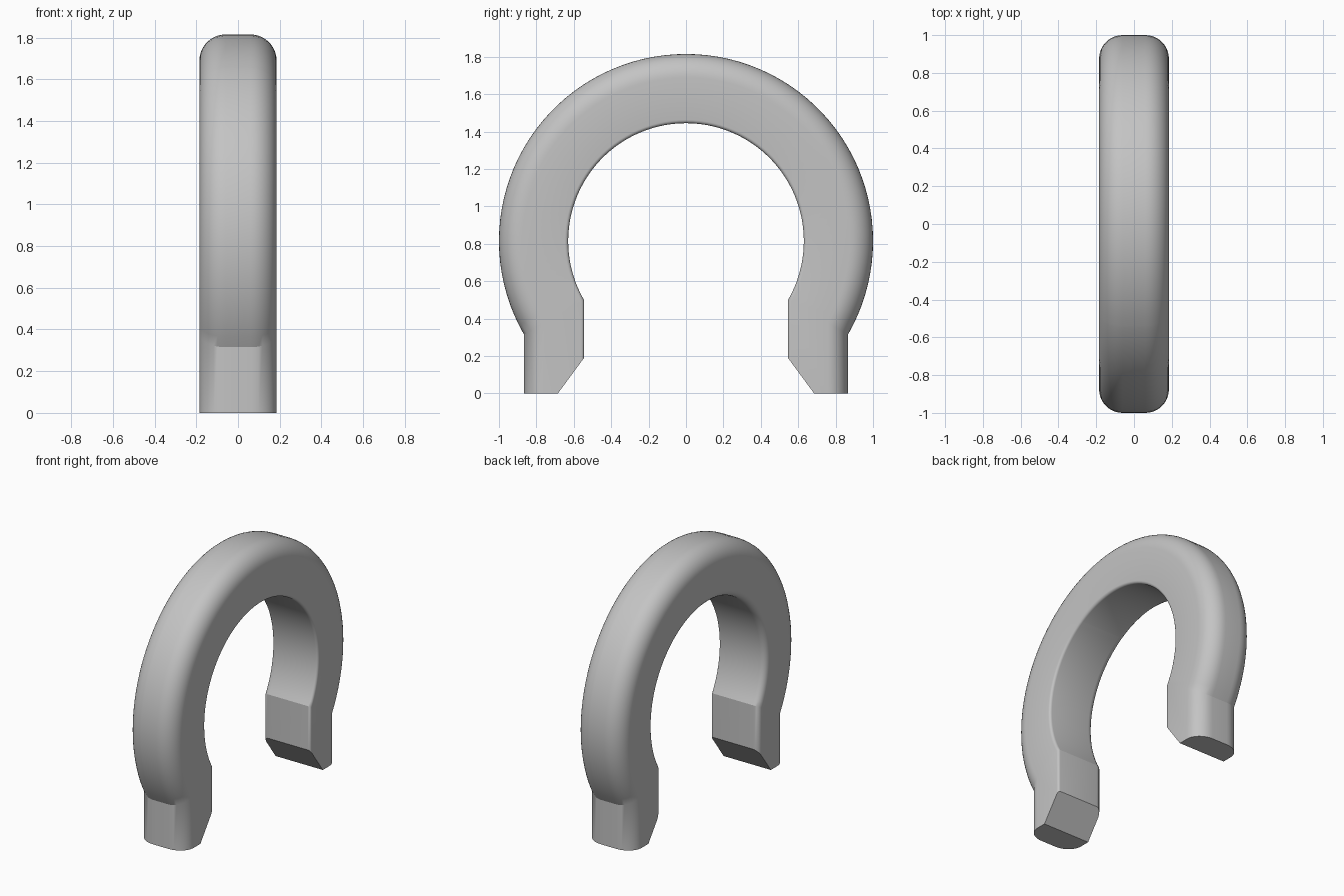
import bpy, bmesh
from math import sin, cos, pi, radians
from mathutils import Vector

cube = bpy.data.objects.get("Cube")
if cube:
    bpy.data.objects.remove(cube, do_unlink=True)

HALF = 0.185              # half thickness across x
INNER, OUTER = 0.63, 1.0  # arch radii
CENTRE_Z = 0.815
SEGMENTS = 72


def corner(x, r, radius, start, steps):
    """Rounded corner of the cross-section, as (x, radius) points."""
    return [(x + radius * cos(start + i * pi / 2 / steps),
             r + radius * sin(start + i * pi / 2 / steps))
            for i in range(steps + 1)]


# Cross-section: wide rounding outside, small rounding inside
big, right_r, left_r = 0.125, 0.018, 0.045
profile = (corner(HALF - big, OUTER - big, big, 0, 10)
           + corner(-HALF + big, OUTER - big, big, pi / 2, 10)
           + corner(-HALF + left_r, INNER + left_r, left_r, pi, 5)
           + corner(HALF - right_r, INNER + right_r, right_r, 1.5 * pi, 4))

# Rings: leg foot, arch, other leg foot
rings = []
for i in range(SEGMENTS + 1):
    a = radians(-30 + 240 * i / SEGMENTS)
    rings.append([Vector((x, r * cos(a), CENTRE_Z + r * sin(a))) for x, r in profile])
foot_a = [Vector((p.x, p.y, 0)) for p in rings[0]]
foot_b = [Vector((p.x, p.y, 0)) for p in rings[-1]]
rings = [foot_a] + rings + [foot_b]

bm = bmesh.new()
loops = [[bm.verts.new(p) for p in ring] for ring in rings]
n = len(profile)
for lower, upper in zip(loops, loops[1:]):
    for j in range(n):
        k = (j + 1) % n
        bm.faces.new((lower[j], lower[k], upper[k], upper[j]))
bm.faces.new(loops[0])
bm.faces.new(loops[-1])

# Slanted cut on the inner side of each foot
for side in (1, -1):
    cut = bmesh.ops.bisect_plane(
        bm, geom=bm.verts[:] + bm.edges[:] + bm.faces[:], dist=1e-5,
        plane_co=(0, side * 0.685, 0), plane_no=(0, -side * 0.19, -0.14))
    # Remove only the foot wedge, leaving the arch untouched
    normal = Vector((0, -side * 0.19, -0.14))
    origin = Vector((0, side * 0.685, 0))
    wedge = [f for f in bm.faces
             if f.calc_center_median().y * side > 0.5
             and f.calc_center_median().z < 0.2
             and (f.calc_center_median() - origin).dot(normal) > 1e-5]
    bmesh.ops.delete(bm, geom=wedge, context='FACES')
    rim = [e for e in bm.edges if e.is_boundary]
    bmesh.ops.contextual_create(bm, geom=rim)
bmesh.ops.dissolve_limit(bm, angle_limit=0.001, verts=bm.verts[:], edges=[
    e for e in bm.edges if all(v.co.z < 0.19 for v in e.verts)])
bmesh.ops.recalc_face_normals(bm, faces=bm.faces[:])

mesh = bpy.data.meshes.new("arched_shackle")
bm.to_mesh(mesh)
bm.free()
shackle = bpy.data.objects.new("arched_shackle", mesh)
bpy.context.collection.objects.link(shackle)

# Plain grey metal
grey = bpy.data.materials.new("light_grey")
grey.use_nodes = True
colour = (0.55, 0.55, 0.55, 1)
grey.diffuse_color = colour
grey.node_tree.nodes["Principled BSDF"].inputs["Base Color"].default_value = colour
mesh.materials.append(grey)

bpy.ops.object.select_all(action='DESELECT')
shackle.select_set(True)
bpy.context.view_layer.objects.active = shackle
bpy.ops.object.shade_smooth_by_angle(angle=radians(25))
